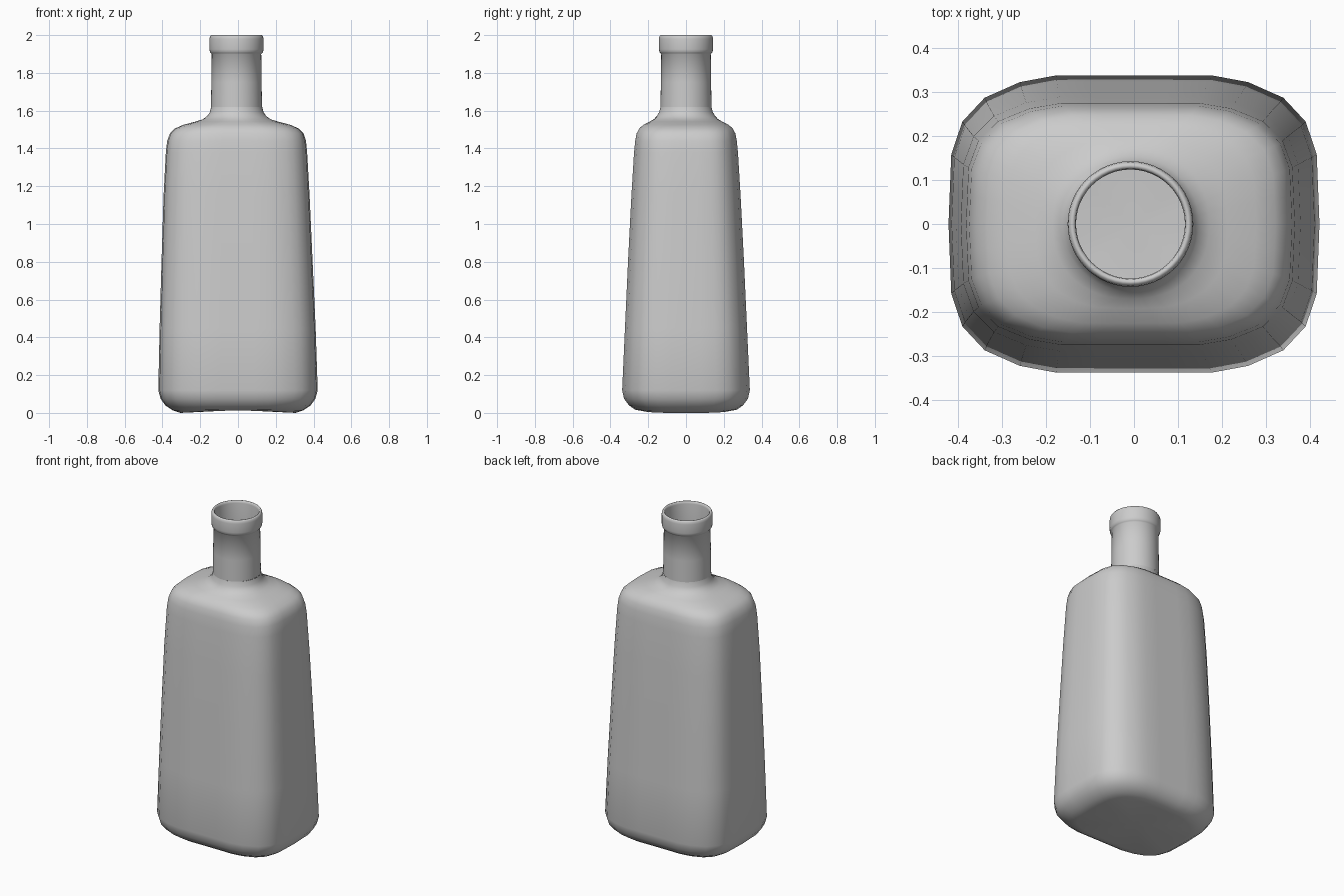
import bpy, bmesh
from math import cos, sin, pi

if "Cube" in bpy.data.objects:
    bpy.data.objects.remove(bpy.data.objects["Cube"])

# Rounded-rectangle quadrant (unit half sizes), six facets per quarter
QUAD = [(1, 0), (.985, .47), (.925, .69), (.805, .85), (.615, .955), (.42, 1), (0, 1)]
N = 48


def unit_section():
    pts = []
    for k in range(4):
        q = QUAD[:-1] if k % 2 == 0 else QUAD[:0:-1]
        sx = 1 if k in (0, 3) else -1
        sy = 1 if k in (0, 1) else -1
        pts += [(sx * x, sy * y) for x, y in q]
    out = []
    for i, p in enumerate(pts):          # add facet midpoints
        n = pts[(i + 1) % len(pts)]
        out += [p, ((p[0] + n[0]) / 2, (p[1] + n[1]) / 2)]
    return out


SECTION = unit_section()


def ring(bm, z, left, right, hy, t, rise=0):
    """Ring between x=left and x=right; t blends rounded rectangle to circle."""
    cx, hx = (left + right) / 2, (right - left) / 2
    verts = []
    for i, (u, v) in enumerate(SECTION):
        a = 2 * pi * i / N
        u = u * (1 - t) + cos(a) * t
        v = v * (1 - t) + sin(a) * t
        verts.append(bm.verts.new((cx + u * hx, v * hy, z + rise * (1 - u * u))))
    return verts


def loft(name, rows, closed_bottom, angle):
    bm = bmesh.new()
    rings = [ring(bm, *r) for r in rows]
    for a, b in zip(rings, rings[1:]):
        for i in range(N):
            j = (i + 1) % N
            bm.faces.new((a[i], a[j], b[j], b[i]))
    if closed_bottom:
        c = bm.verts.new((0, 0, 0.015))
        for i in range(N):
            bm.faces.new((c, rings[0][(i + 1) % N], rings[0][i]))
    mesh = bpy.data.meshes.new(name)
    bm.to_mesh(mesh)
    bm.free()
    ob = bpy.data.objects.new(name, mesh)
    bpy.context.collection.objects.link(ob)
    bpy.context.view_layer.objects.active = ob
    ob.select_set(True)
    bpy.ops.object.shade_smooth_by_angle(angle=angle)
    ob.select_set(False)
    return ob


# Body: base bevel, tapering walls, rounded shoulder, fillet into neck
body = [
    (0.00, -.305, .305, .23, 0, .012),
    (0.013, -.345, .345, .268, 0, .004),
    (0.04, -.385, .385, .302, 0),
    (0.075, -.41, .41, .328, 0),
    (0.12, -.422, .422, .338, 0),
    (0.45, -.415, .411, .323, 0),
    (0.80, -.405, .395, .307, 0),
    (1.15, -.394, .379, .289, 0),
    (1.38, -.382, .366, .275, 0),
    (1.44, -.375, .360, .269, .02),
    (1.48, -.360, .347, .261, .04),
    (1.505, -.335, .322, .248, .07),
    (1.525, -.290, .278, .226, .15),
    (1.542, -.225, .212, .192, .4),
    (1.555, -.185, .171, .170, .75),
    (1.572, -.163, .149, .154, 1),
    (1.592, -.149, .135, .142, 1),
    (1.62, -.142, .128, .135, 1),
]
loft("bottle_body", body, True, 0.7)

# Neck, rolled lip and the inside of the mouth: (z, radius)
neck = [(1.62, .135), (1.75, .133), (1.90, .131), (1.905, .136), (1.912, .141),
        (1.925, .143), (1.98, .143), (1.992, .141), (1.999, .136), (2.0, .131),
        (1.996, .126), (1.985, .124), (1.83, .124)]
loft("bottle_neck", [(z, -.008 - r, -.008 + r, r, 1) for z, r in neck], False, 0.9)
